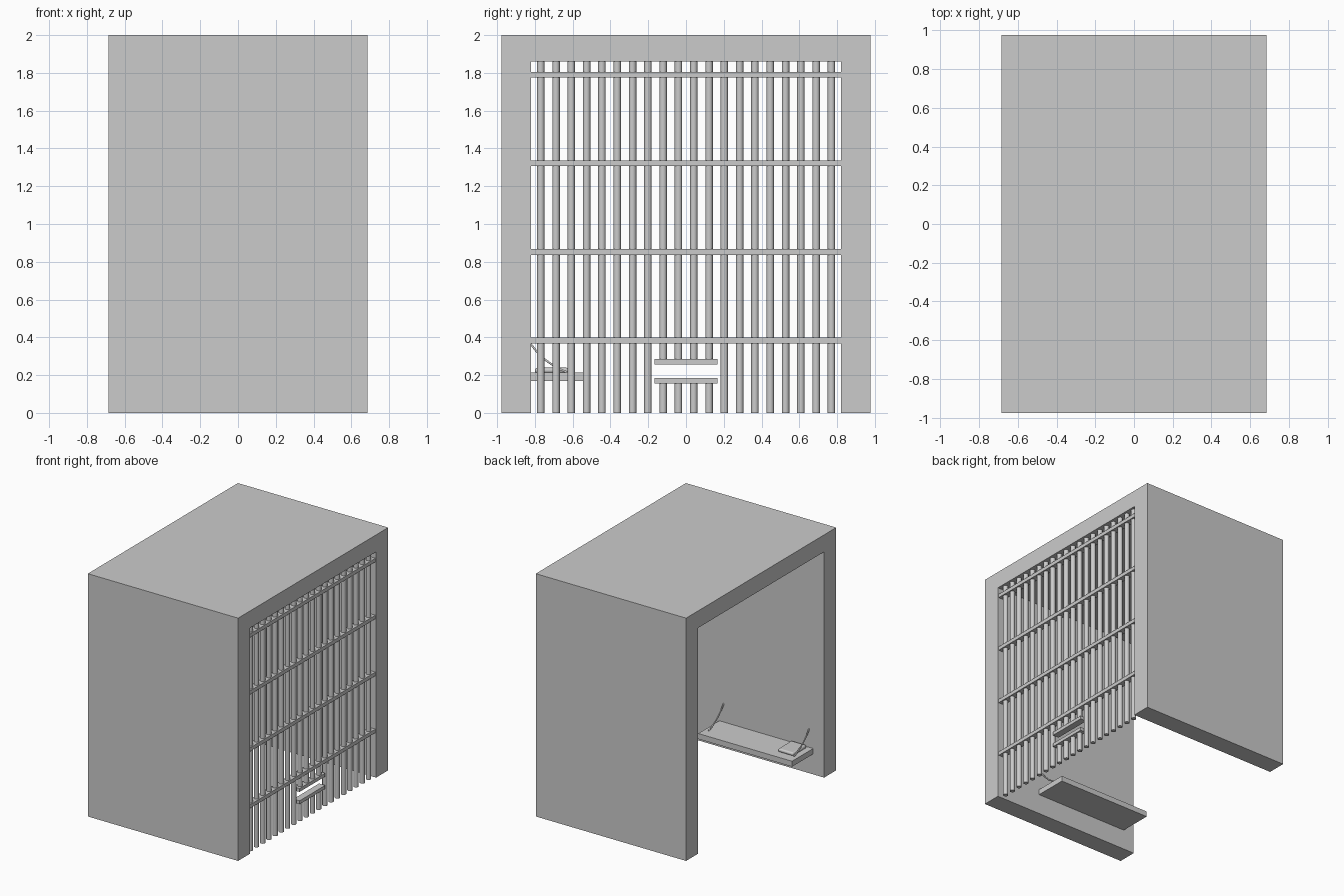
import bpy, bmesh
from math import radians

if "Cube" in bpy.data.objects:
    bpy.data.objects.remove(bpy.data.objects["Cube"])


def add_object(name, bm):
    bmesh.ops.recalc_face_normals(bm, faces=bm.faces)
    mesh = bpy.data.meshes.new(name)
    bm.to_mesh(mesh)
    bm.free()
    ob = bpy.data.objects.new(name, mesh)
    bpy.context.collection.objects.link(ob)
    return ob


def activate(ob):
    bpy.ops.object.select_all(action='DESELECT')
    ob.select_set(True)
    bpy.context.view_layer.objects.active = ob


def box(name, x, y, z):
    bm = bmesh.new()
    bmesh.ops.create_cube(bm, size=1)
    for v in bm.verts:
        v.co = [(lo + hi) / 2 + c * (hi - lo) for c, (lo, hi) in zip(v.co, (x, y, z))]
    return add_object(name, bm)


def bar(name, x, y, z0, z1, r=0.02):
    bm = bmesh.new()
    bmesh.ops.create_cone(bm, cap_ends=True, segments=12, radius1=r, radius2=r, depth=z1 - z0)
    bmesh.ops.translate(bm, verts=bm.verts, vec=(x, y, (z0 + z1) / 2))
    ob = add_object(name, bm)
    activate(ob)
    bpy.ops.object.shade_smooth_by_angle(angle=radians(40))


# Side walls and roof: an upside-down U profile extruded along x
W, T, X = 0.977, 0.157, 0.685
profile = [(-W, 0), (-W, 2), (W, 2), (W, 0), (W - T, 0), (W - T, 1.86), (T - W, 1.86), (T - W, 0)]
bm = bmesh.new()
face = bm.faces.new([bm.verts.new((-X, y, z)) for y, z in profile])
ext = bmesh.ops.extrude_face_region(bm, geom=[face], use_keep_orig=True)
moved = [g for g in ext['geom'] if isinstance(g, bmesh.types.BMVert)]
bmesh.ops.translate(bm, verts=moved, vec=(2 * X, 0, 0))
add_object("cell_shell", bm)

# Upright bars, the middle four interrupted by the slot
BX, inner = 0.65, W - T
for i in range(20):
    y = -0.769 + i * 0.081
    if 8 <= i <= 11:
        bar(f"lower_bar_{i}", BX, y, 0, 0.17)
        bar(f"upper_bar_{i}", BX, y, 0.27, 1.86)
    else:
        bar(f"upright_bar_{i}", BX, y, 0, 1.86)

# Cross rails and slot rails
for i in range(4):
    z = 0.383 + i * 0.469
    box(f"cross_rail_{i}", (BX - 0.028, BX + 0.028), (-inner, inner), (z - 0.015, z + 0.015))
for i, z in enumerate((0.17, 0.271)):
    box(f"slot_rail_{i}", (BX - 0.028, BX + 0.028), (-0.167, 0.167), (z - 0.014, z + 0.014))

# Bench on the wall
box("bench", (-0.585, 0.27), (-inner, -0.545), (0.168, 0.213))

# Pillow with rounded edges
pillow = box("pillow", (-0.54, -0.40), (-0.80, -0.622), (0.211, 0.239))
bev = pillow.modifiers.new("round", 'BEVEL')
bev.width, bev.segments = 0.012, 3
activate(pillow)
bpy.ops.object.shade_smooth_by_angle(angle=radians(40))

# Sagging bench chains
for i, x in enumerate((0.232, -0.547)):
    cu = bpy.data.curves.new(f"bench_chain_{i}", 'CURVE')
    cu.dimensions = '3D'
    cu.bevel_depth, cu.bevel_resolution, cu.use_fill_caps = 0.006, 1, True
    pts = [(-0.822, 0.365), (-0.79, 0.324), (-0.747, 0.282), (-0.69, 0.243), (-0.625, 0.212)]
    sp = cu.splines.new('POLY')
    sp.points.add(len(pts) - 1)
    for p, (y, z) in zip(sp.points, pts):
        p.co = (x, y, z, 1)
    ob = bpy.data.objects.new(f"bench_chain_{i}", cu)
    bpy.context.collection.objects.link(ob)
    activate(ob)
    bpy.ops.object.convert(target='MESH')
